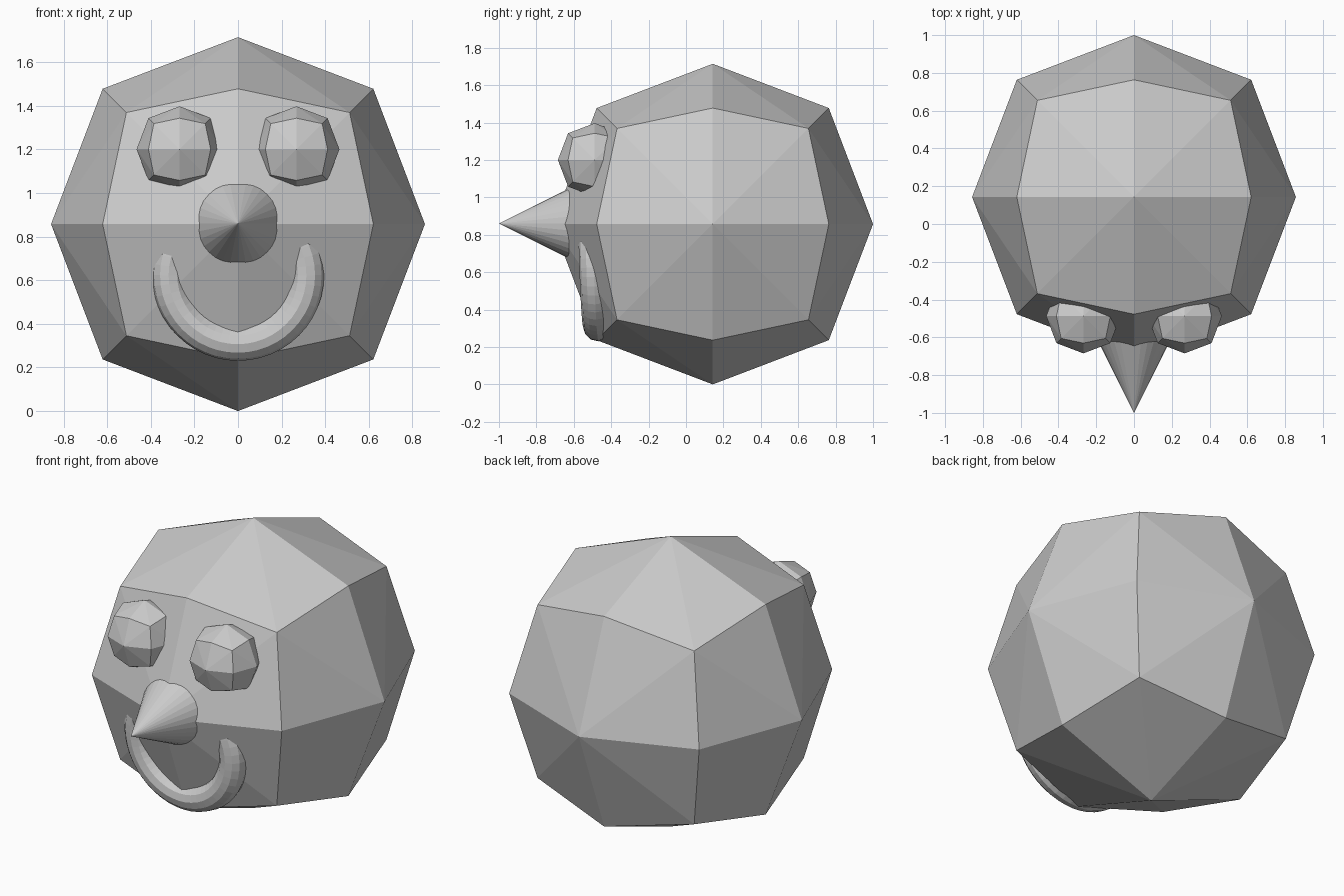
import bpy, bmesh, math
from itertools import product
from mathutils import Vector

if "Cube" in bpy.data.objects:
    bpy.data.objects.remove(bpy.data.objects["Cube"])

grey = bpy.data.materials.new("light grey")
grey.diffuse_color = (0.6, 0.6, 0.6, 1)
grey.use_nodes = True
grey.node_tree.nodes["Principled BSDF"].inputs["Base Color"].default_value = grey.diffuse_color


def finish(name, obj):
    obj.name = name
    obj.data.materials.append(grey)
    return obj


def faceted_ball(name, center, radius):
    """Once-subdivided cube rounded to a ball: face centres, edge middles, corners."""
    reach = {1: 1.0, 2: 0.724, 3: 0.597}
    bm = bmesh.new()
    for p in product((-1, 0, 1), repeat=3):
        n = sum(map(abs, p))
        if n:
            bm.verts.new(Vector(p) * reach[n] * radius)
    bmesh.ops.convex_hull(bm, input=bm.verts[:])
    bmesh.ops.recalc_face_normals(bm, faces=bm.faces[:])
    mesh = bpy.data.meshes.new(name)
    bm.to_mesh(mesh)
    bm.free()
    obj = bpy.data.objects.new(name, mesh)
    obj.location = center
    bpy.context.collection.objects.link(obj)
    return finish(name, obj)


# Head and the two eyes
faceted_ball("head", (0, 0.143, 0.857), 0.857)
for side, label in ((-1, "right"), (1, "left")):
    faceted_ball(label + "_eye", (side * 0.268, -0.488, 1.2), 0.197)

# Pointed nose, base sunk into the head
bpy.ops.mesh.primitive_cone_add(vertices=32, radius1=0.25, depth=0.5,
                                location=(0, -0.75, 0.86),
                                rotation=(math.radians(90), 0, 0))
finish("nose", bpy.context.object)

# Smile: ring whose upper half is buried in the head
bpy.ops.mesh.primitive_torus_add(major_segments=48, minor_segments=12,
                                 major_radius=0.316, minor_radius=0.079,
                                 location=(0, -0.482, 0.625),
                                 rotation=(math.radians(92), 0, math.radians(-1.7)))
finish("smile", bpy.context.object)
